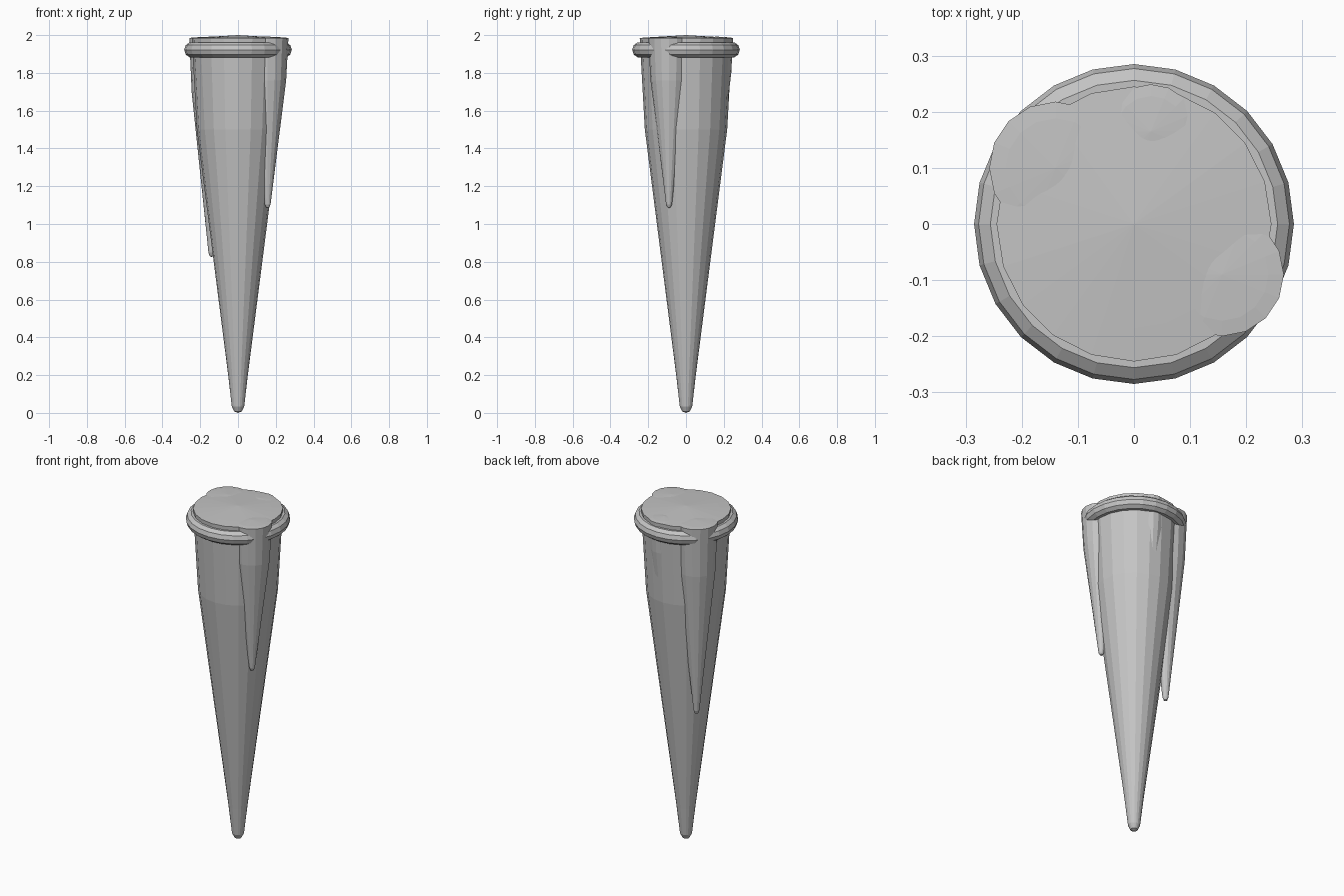
import bpy
import bmesh
from math import cos, sin, pi

cube = bpy.data.objects.get("Cube")
if cube:
    bpy.data.objects.remove(cube, do_unlink=True)

ice = bpy.data.materials.new("pale_grey_ice")
ice.use_nodes = True
ice.diffuse_color = (0.55, 0.55, 0.55, 1)
ice.node_tree.nodes["Principled BSDF"].inputs["Base Color"].default_value = (0.55, 0.55, 0.55, 1)


def lathe(name, profile, sides, x=0, y=0, closed=False):
    """Revolve a (radius, height) profile around a vertical axis."""
    bm = bmesh.new()
    rings = []
    for r, z in profile:
        if r == 0:
            rings.append([bm.verts.new((x, y, z))] * sides)
        else:
            rings.append([bm.verts.new((x + r * cos(2 * pi * i / sides),
                                        y + r * sin(2 * pi * i / sides), z))
                          for i in range(sides)])
    pairs = list(zip(rings, rings[1:]))
    if closed:
        pairs.append((rings[-1], rings[0]))
    for low, high in pairs:
        for i in range(sides):
            j = (i + 1) % sides
            corners = [low[i], low[j], high[j], high[i]]
            bm.faces.new(list(dict.fromkeys(corners)))
    bmesh.ops.recalc_face_normals(bm, faces=bm.faces)
    mesh = bpy.data.meshes.new(name)
    bm.to_mesh(mesh)
    bm.free()
    mesh.materials.append(ice)
    obj = bpy.data.objects.new(name, mesh)
    bpy.context.collection.objects.link(obj)
    return obj


# Main spike with rounded tip and shallow domed cap
lathe("main_spike", [(0, 0), (0.02, 0.008), (0.033, 0.035), (0.052, 0.2),
                     (0.218, 1.5), (0.245, 1.985), (0.185, 1.989), (0, 2.0)], 20)

# Rounded collar around the top
collar = [(0.243 + 0.042 * cos(2 * pi * k / 10), 1.922 + 0.042 * sin(2 * pi * k / 10))
          for k in range(10)]
lathe("collar", collar, 24, closed=True)


# Smaller spikes that merge into the sides
def side_spike(name, x, y, radius, tip):
    length = 1.985 - tip
    steps = [(0, 0), (0.08, 0.004), (0.14, 0.02), (0.22, 0.1),
             (0.89, 0.75), (1, 1)]
    profile = [(radius * r, tip + length * h) for r, h in steps]
    lathe(name, profile + [(radius * 0.75, 1.988), (0, 1.992)], 16, x, y)


side_spike("left_spike", 0.157, -0.09, 0.11, 1.085)
side_spike("right_spike", -0.14, 0.1, 0.118, 0.825)
side_spike("back_spike", 0.03, 0.165, 0.084, 1.25)
